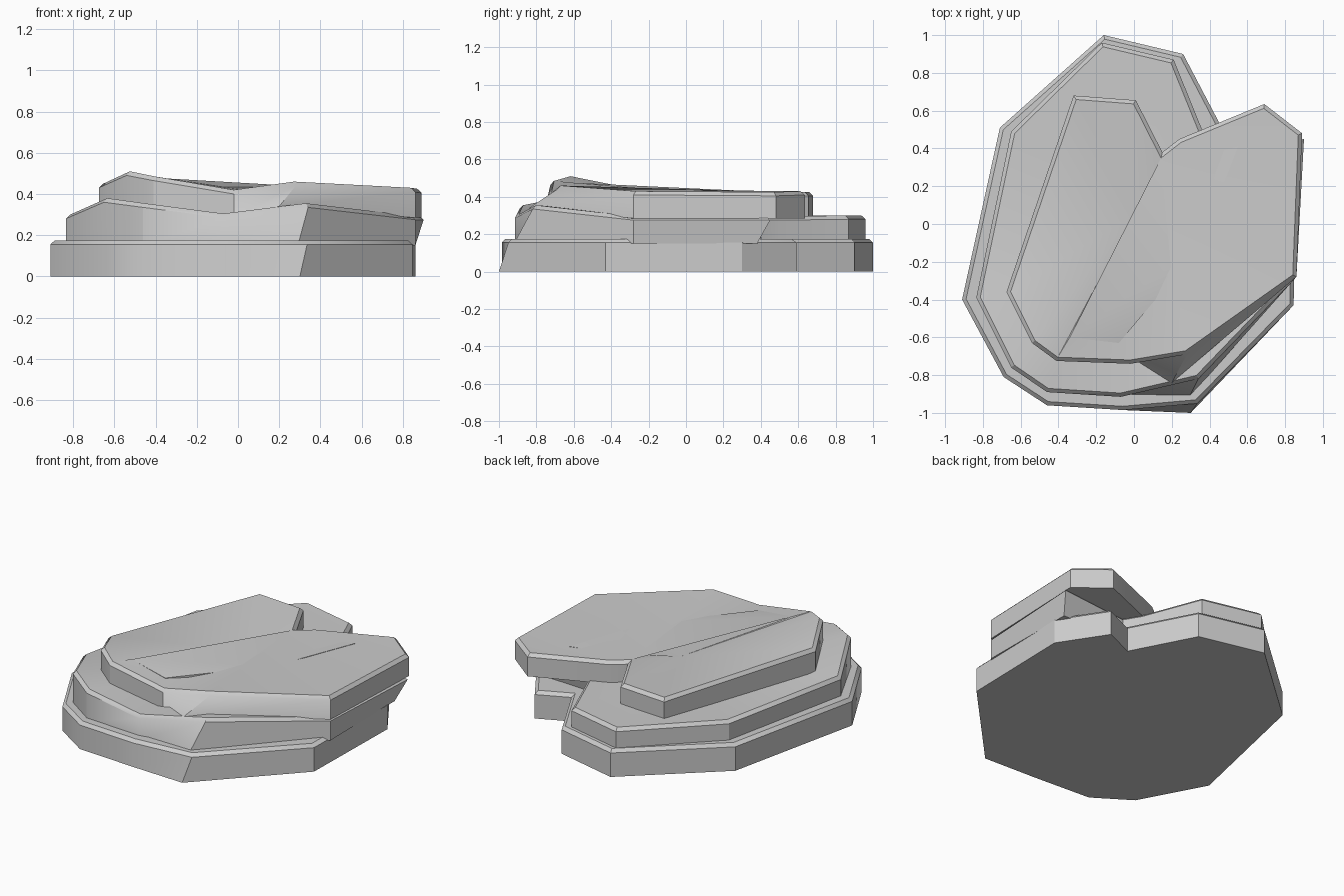
import bpy, bmesh
from mathutils import Vector

if "Cube" in bpy.data.objects:
    bpy.data.objects.remove(bpy.data.objects["Cube"])


def inset(points, d):
    """Move each outline point inward by d (counter-clockwise outline)."""
    out = []
    n = len(points)
    for i, p in enumerate(points):
        a = (p - points[i - 1]).normalized()
        b = (points[(i + 1) % n] - p).normalized()
        na, nb = Vector((-a.y, a.x)), Vector((-b.y, b.x))
        m = (na + nb).normalized()
        out.append(p + m * d / max(m.dot(na), 0.5))
    return out


def slab_sides(bm, outline, low, shift, chamfer=0.02):
    """Closed base, walls and chamfer; returns the open top ring."""
    base = [Vector(p[:2]) for p in outline]
    upper = [p + Vector(shift.get(i, (0, 0))) for i, p in enumerate(base)]
    tops = [p[2] for p in outline]
    rings = [
        [bm.verts.new((p.x, p.y, low[i] if isinstance(low, list) else low)) for i, p in enumerate(base)],
        [bm.verts.new((p.x, p.y, z - chamfer)) for p, z in zip(upper, tops)],
        [bm.verts.new((p.x, p.y, z)) for p, z in zip(inset(upper, chamfer), tops)],
    ]
    n = len(base)
    for lo, hi in zip(rings, rings[1:]):
        for i in range(n):
            j = (i + 1) % n
            bm.faces.new((lo[i], lo[j], hi[j], hi[i]))
    bm.faces.new(rings[0][::-1])
    return rings[2]


def fan(bm, ring, centre):
    c = bm.verts.new(centre)
    for i in range(len(ring)):
        bm.faces.new((ring[i - 1], ring[i], c))


def finish(bm, name):
    bmesh.ops.triangulate(bm, faces=[f for f in bm.faces if len(f.verts) > 4])
    bmesh.ops.recalc_face_normals(bm, faces=bm.faces)
    me = bpy.data.meshes.new(name)
    bm.to_mesh(me)
    bm.free()
    ob = bpy.data.objects.new(name, me)
    bpy.context.collection.objects.link(ob)
    bpy.ops.object.select_all(action='DESELECT')
    ob.select_set(True)
    bpy.context.view_layer.objects.active = ob
    bpy.ops.object.shade_smooth_by_angle(angle=0.53)


# Bottom rock layer
bottom = [(-.46, -.96, .175), (-.06, -.985, .175), (.30, -1.0, .175), (.845, -.43, .175),
          (.86, .30, .175), (.67, .59, .175), (.47, .50, .175), (.26, .90, .175),
          (-.16, 1.0, .175), (-.71, .51, .175), (-.91, -.40, .175), (-.69, -.81, .175)]
bm = bmesh.new()
ring = slab_sides(bm, bottom, 0.0, {2: (.035, .05)})
fan(bm, ring, (0, 0, .175))
finish(bm, "bottom_rock_layer")

# Middle rock layer, with a raised front left rim
middle = [(-.46, -.89, .355), (-.07, -.915, .305), (.29, -.92, .355), (.86, -.28, .295),
          (.855, .38, .295), (.42, .40, .295), (.36, .50, .295), (.21, .87, .30),
          (-.17, .96, .30), (-.65, .49, .30), (-.835, -.39, .30), (-.65, -.76, .38)]
bm = bmesh.new()
ring = slab_sides(bm, middle, 0.15, {2: (.05, .10), 4: (.045, .07)})
fan(bm, ring, (0, 0, .29))
finish(bm, "middle_rock_layer")

# Top rock layer: walls and chamfer
top = [(-.41, -.725, .485), (-.02, -.74, .42), (.20, -.84, .46), (.86, -.28, .43),
       (.89, .48, .425), (.69, .635, .43), (.24, .45, .43), (.15, .38, .43),
       (.01, .655, .425), (-.32, .68, .425), (-.675, -.36, .45), (-.54, -.63, .51)]
low = [.29, .29, .34] + [.285] * 9
bm = bmesh.new()
t = slab_sides(bm, top, low, {2: (.08, .15)})

# Sunken basin: raised lip on the right and a sloping floor on the left
start = bm.verts.new((-.34, -.60, .475))
end = bm.verts.new((.30, .34, .425))
lip = [bm.verts.new(p) for p in ((-.08, -.63, .435), (.35, -.12, .435), (.55, .41, .43))]
floor = [bm.verts.new(p) for p in ((-.08, -.63, .39), (.35, -.12, .355), (.55, .41, .40))]
upper_edge, lower_edge = [start] + lip + [end], [start] + floor + [end]
for i in range(4):
    quad = [upper_edge[i], upper_edge[i + 1], lower_edge[i + 1], lower_edge[i]]
    bm.faces.new(list(dict.fromkeys(quad)))
bm.faces.new(t[0:8] + [end] + lip[::-1] + [start])
fan(bm, [start] + floor + [end] + t[7:12] + [t[0]], (0, .05, .375))
finish(bm, "top_rock_layer")
